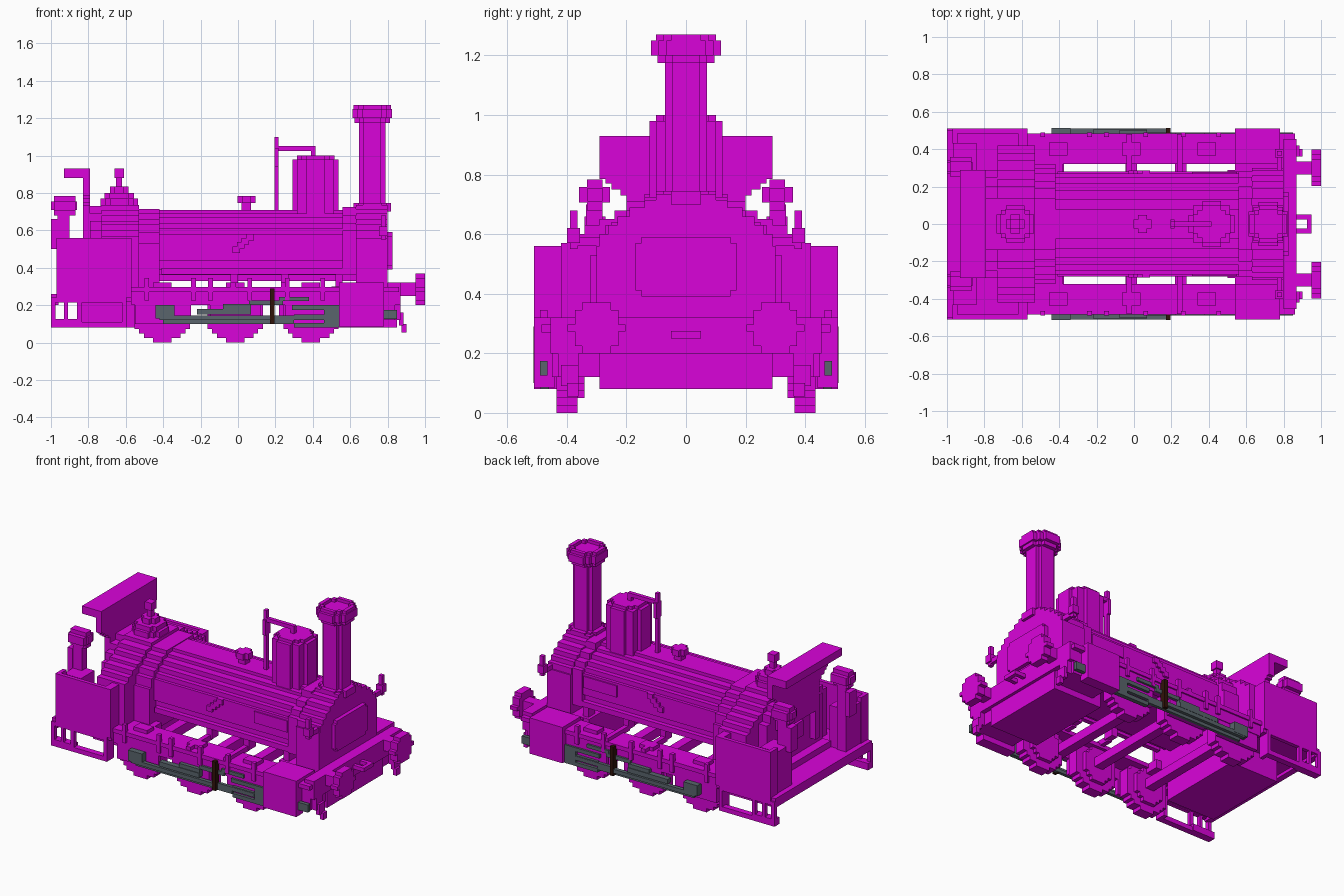
import bpy, bmesh, math

if "Cube" in bpy.data.objects:
    bpy.data.objects.remove(bpy.data.objects["Cube"])

U = 0.025  # block size used for stepped rounding


def material(name, rgb):
    m = bpy.data.materials.new(name)
    m.diffuse_color = (*rgb, 1)
    m.use_nodes = True
    m.node_tree.nodes["Principled BSDF"].inputs["Base Color"].default_value = (*rgb, 1)
    return m


MAGENTA = material("magenta", (0.7, 0.001, 0.7))
GREY = material("slate grey", (0.1, 0.13, 0.15))
BROWN = material("dark brown", (0.03, 0.006, 0.003))


def finish(name, bm, mat, mirror):
    bmesh.ops.recalc_face_normals(bm, faces=bm.faces)
    me = bpy.data.meshes.new(name)
    bm.to_mesh(me)
    bm.free()
    me.materials.append(mat)
    ob = bpy.data.objects.new(name, me)
    bpy.context.collection.objects.link(ob)
    if mirror:
        mod = ob.modifiers.new("mirror", "MIRROR")
        mod.use_axis = (False, True, False)
        mod.use_mirror_merge = False


def boxes(name, items, mat=MAGENTA, mirror=False):
    """Each item is x0, x1, y0, y1, z0, z1."""
    bm = bmesh.new()
    for x0, x1, y0, y1, z0, z1 in items:
        for v in bmesh.ops.create_cube(bm, size=1)["verts"]:
            v.co = ((x0 + x1) / 2 + v.co.x * (x1 - x0),
                    (y0 + y1) / 2 + v.co.y * (y1 - y0),
                    (z0 + z1) / 2 + v.co.z * (z1 - z0))
    finish(name, bm, mat, mirror)


def prism(name, axis, a0, a1, rows, base, centre=0, other=0, mirror=False):
    """Extrude a stepped outline made of (half width, top) rows along an axis."""
    side, lo = [], base
    for hw, top in rows:
        side += [(hw, lo), (hw, top)]
        lo = top
    outline = side + [(-w, h) for w, h in reversed(side)]
    bm = bmesh.new()
    place = {"x": lambda w, h: (a0, centre + w, other + h),
             "y": lambda w, h: (centre + w, a0, other + h),
             "z": lambda w, h: (centre + w, other + h, a0)}[axis]
    face = bm.faces.new([bm.verts.new(place(w, h)) for w, h in outline])
    ext = bmesh.ops.extrude_face_region(bm, geom=[face])
    d = {"x": (a1 - a0, 0, 0), "y": (0, a1 - a0, 0), "z": (0, 0, a1 - a0)}[axis]
    bmesh.ops.translate(bm, vec=d, verts=[g for g in ext["geom"] if isinstance(g, bmesh.types.BMVert)])
    finish(name, bm, MAGENTA, mirror)


def disc(name, axis, a0, a1, r, centre=0, other=0, mirror=False):
    """Round block-stepped disc."""
    n = max(2, round(2 * r / U))
    step = 2 * r / n
    rows = []
    for i in range(n):
        h = -r + (i + 0.5) * step
        w = max(step, round(math.sqrt(r * r - h * h) / step) * step)
        rows.append((w, -r + (i + 1) * step))
    prism(name, axis, a0, a1, rows, -r, centre, other, mirror)


# boiler, firebox and smokebox
prism("boiler", "x", -0.6, 0.64, [(0.17, 0.36), (0.22, 0.39), (0.25, 0.44), (0.27, 0.58), (0.25, 0.61),
      (0.22, 0.64), (0.18, 0.67), (0.13, 0.69), (0.08, 0.71)], 0.33)
boxes("boiler_band", [(-0.41, 0.63, 0.25, 0.28, 0.365, 0.4)], mirror=True)
prism("firebox", "x", -0.53, -0.42, [(0.32, 0.53), (0.3, 0.59), (0.27, 0.63), (0.23, 0.66),
      (0.19, 0.69), (0.14, 0.715)], 0.24)
prism("firebox_arch", "x", -0.73, -0.53, [(0.42, 0.57), (0.38, 0.6), (0.34, 0.63), (0.29, 0.65), (0.24, 0.68),
      (0.2, 0.71), (0.14, 0.735)], 0.24)
prism("backhead", "x", -0.79, -0.73, [(0.29, 0.6), (0.25, 0.65), (0.2, 0.69), (0.14, 0.73)], 0.24)
prism("smokebox", "x", 0.63, 0.8, [(0.3, 0.56), (0.29, 0.6), (0.26, 0.63), (0.23, 0.66),
      (0.19, 0.69), (0.14, 0.715), (0.1, 0.735)], 0.28)
prism("smokebox_rear_ring", "x", 0.56, 0.63, [(0.28, 0.6), (0.25, 0.64), (0.2, 0.68), (0.14, 0.725)], 0.36)
prism("smokebox_door", "x", 0.8, 0.825, [(0.15, 0.41), (0.17, 0.57), (0.15, 0.59)], 0.39)
boxes("boiler_side_plate", [(0.31, 0.55, 0.265, 0.278, 0.49, 0.565)], mirror=True)
boxes("side_lever", [(-0.03 + 0.025 * i, 0.01 + 0.025 * i, 0.265, 0.285, 0.48 + 0.022 * i, 0.515 + 0.022 * i)
                     for i in range(4)], mirror=True)

# chimney with hollow stepped rim
disc("chimney", "z", 0.68, 1.2, 0.07, 0.718)
disc("chimney_base", "z", 0.7, 0.745, 0.1, 0.718)
disc("chimney_collar", "z", 1.175, 1.2, 0.095, 0.718)
disc("chimney_cap", "z", 1.2, 1.25, 0.118, 0.718)
rim = []
for s in (-1, 1):
    rim += [(0.718 + 0.0875 * s - 0.0125, 0.718 + 0.0875 * s + 0.0125, -0.05, 0.05),
            (0.668, 0.768, 0.0875 * s - 0.0125, 0.0875 * s + 0.0125)]
    rim += [(0.718 + 0.0625 * s - 0.0125, 0.718 + 0.0625 * s + 0.0125, 0.0625 * t - 0.0125, 0.0625 * t + 0.0125)
            for t in (-1, 1)]
boxes("chimney_rim", [(*r, 1.25, 1.27) for r in rim])

# dome with regulator pipe
disc("dome", "z", 0.66, 0.98, 0.123, 0.415)
disc("dome_lid", "z", 0.98, 1.0, 0.1, 0.415)
boxes("dome_pipe", [(0.39, 0.415, -0.0125, 0.0125, 1.0, 1.05), (0.2, 0.4, -0.0125, 0.0125, 1.025, 1.05),
                    (0.195, 0.217, -0.0125, 0.0125, 0.7, 1.1), (0.195, 0.217, -0.025, 0.025, 0.94, 1.04)])

# boiler filler and safety valve
disc("filler_neck", "z", 0.69, 0.745, 0.025, 0.045)
disc("filler_cap", "z", 0.745, 0.785, 0.048, 0.045)
for i, (r, z0, z1) in enumerate([(0.1, 0.7, 0.77), (0.08, 0.77, 0.8), (0.05, 0.8, 0.835),
                                 (0.016, 0.835, 0.88), (0.025, 0.88, 0.93)]):
    disc(f"safety_valve_{i + 1}", "z", z0, z1, r, -0.635)

# weatherboard with short roof
prism("weatherboard", "x", -0.83, -0.79, [(0.2, 0.73), (0.22, 0.75), (0.25, 0.77), (0.27, 0.785),
      (0.29, 0.93)], 0.54)
boxes("cab_roof", [(-0.93, -0.83, -0.29, 0.29, 0.88, 0.93)])

# cab sides, floor and fittings
boxes("cab_floor", [(-1.0, -0.57, -0.5, 0.5, 0.22, 0.26)])
boxes("cab_side", [(-0.97, -0.59, 0.485, 0.51, 0.24, 0.56), (-0.62, -0.57, 0.4, 0.51, 0.24, 0.56),
                   (-0.97, -0.945, 0.43, 0.51, 0.24, 0.56)], mirror=True)
boxes("rear_locker", [(-0.965, -0.84, 0.29, 0.43, 0.26, 0.53), (-1.0, -0.965, 0.27, 0.34, 0.5, 0.66)], mirror=True)
boxes("cab_controls", [(-0.82, -0.78, -0.05, 0.05, 0.42, 0.52), (-0.83, -0.78, 0.1, 0.14, 0.4, 0.6),
                       (-0.83, -0.78, -0.2, -0.16, 0.35, 0.55)])
boxes("lamp_post", [(-0.965, -0.9, 0.28, 0.335, 0.26, 0.7)], mirror=True)
disc("rear_lamp", "x", -0.985, -0.87, 0.052, 0.307, 0.732, mirror=True)
boxes("lamp_lens", [(-1.0, -0.86, 0.28, 0.33, 0.71, 0.755)], mirror=True)

# open cab steps
boxes("cab_step", [(-1.0, -0.6, 0.485, 0.51, 0.215, 0.24), (-1.0, -0.975, 0.485, 0.51, 0.08, 0.24),
                   (-0.86, -0.835, 0.485, 0.51, 0.08, 0.24), (-1.0, -0.84, 0.46, 0.51, 0.08, 0.125),
                   (-0.93, -0.91, 0.485, 0.51, 0.1, 0.22), (-0.84, -0.6, 0.47, 0.51, 0.08, 0.11),
                   (-0.62, -0.595, 0.435, 0.51, 0.08, 0.24)], mirror=True)
boxes("rear_tank", [(-0.85, -0.5, -0.29, 0.29, 0.08, 0.3)])
boxes("rear_beam", [(-1.0, -0.96, -0.5, 0.5, 0.2, 0.26)])

# footplate and frames
boxes("footplate", [(-0.57, 0.86, 0.32, 0.485, 0.27, 0.297), (-0.58, -0.38, 0.25, 0.34, 0.24, 0.297),
                    (0.54, 0.86, 0.2, 0.34, 0.27, 0.297)], mirror=True)
boxes("side_frame", [(-0.57, 0.76, 0.445, 0.475, 0.2, 0.27), (-0.55, -0.25, 0.445, 0.47, 0.1, 0.22),
                     (-0.15, 0.12, 0.445, 0.47, 0.1, 0.22), (0.25, 0.5, 0.445, 0.47, 0.1, 0.22)], mirror=True)
boxes("frame_bracket", [(x, x + 0.03, 0.25, 0.48, 0.285, 0.32) for x in (-0.04, 0.23)]
      + [(x, x + 0.025, 0.465, 0.49, 0.225, 0.345) for x in (-0.5, -0.25, -0.16, 0.05, 0.25, 0.44)], mirror=True)
boxes("boiler_hanger", [(x, x + 0.04, 0.2, 0.27, 0.295, 0.38) for x in (-0.04, 0.23, 0.52)], mirror=True)
boxes("cylinder_cover", [(0.54, 0.78, 0.44, 0.51, 0.085, 0.3), (0.54, 0.78, 0.32, 0.51, 0.25, 0.32)], mirror=True)
boxes("smokebox_side_rod", [(0.765, 0.79, 0.365, 0.39, 0.55, 0.68), (0.755, 0.8, 0.355, 0.4, 0.57, 0.62),
                            (0.765, 0.79, 0.28, 0.37, 0.56, 0.59)], mirror=True)

# front tank, buffer beam, buffers and hook
boxes("front_tank", [(0.5, 0.85, -0.29, 0.29, 0.08, 0.3)])
boxes("front_tank_side", [(0.56, 0.84, 0.28, 0.45, 0.12, 0.28)], mirror=True)
boxes("front_beam", [(0.8, 0.87, -0.455, 0.455, 0.2, 0.32)])
boxes("buffer_shaft", [(0.86, 0.96, 0.265, 0.335, 0.25, 0.32)], mirror=True)
disc("buffer_head", "x", 0.95, 1.0, 0.085, 0.3, 0.285, mirror=True)
boxes("coupling_hook", [(0.86, 0.95, 0.025, 0.05, 0.25, 0.275), (0.925, 0.95, 0, 0.05, 0.25, 0.275)], mirror=True)
boxes("guard_iron", [(0.84, 0.87, 0.36, 0.43, 0.12, 0.22), (0.86, 0.885, 0.36, 0.42, 0.09, 0.16),
                     (0.875, 0.9, 0.36, 0.4, 0.055, 0.1)], mirror=True)

# wheels and axles
for i, x in enumerate((-0.405, -0.015, 0.39)):
    disc(f"wheel_pair_{i + 1}", "y", 0.365, 0.435, 0.16, x, 0.16, mirror=True)
    disc(f"wheel_boss_{i + 1}", "y", 0.34, 0.365, 0.11, x, 0.16, mirror=True)
for i, x in enumerate((-0.405, -0.015, 0.25)):
    boxes(f"axle_{i + 1}", [(x - 0.03, x + 0.03, -0.4, 0.4, 0.14, 0.2)])

# grey rods, cylinders and brown hanger
boxes("drive_rods", [(-0.44, -0.34, 0.47, 0.512, 0.13, 0.2), (-0.42, 0.185, 0.485, 0.51, 0.12, 0.145),
                     (0.185, 0.46, 0.47, 0.49, 0.12, 0.145), (-0.4, 0.3, 0.47, 0.49, 0.1, 0.122),
                     (-0.22, 0.07, 0.47, 0.505, 0.15, 0.18), (-0.08, 0.07, 0.47, 0.5, 0.18, 0.205),
                     (0.06, 0.24, 0.47, 0.488, 0.2, 0.225), (0.22, 0.38, 0.47, 0.488, 0.222, 0.245)],
      GREY, True)
boxes("cylinder", [(0.3, 0.54, 0.46, 0.488, 0.08, 0.105), (0.46, 0.54, 0.46, 0.488, 0.1, 0.2),
                   (0.29, 0.5, 0.46, 0.488, 0.175, 0.2), (0.3, 0.48, 0.46, 0.488, 0.12, 0.15)], GREY, True)
boxes("front_cock", [(0.77, 0.85, 0.465, 0.49, 0.125, 0.175)], GREY, True)
boxes("rod_hanger", [(0.17, 0.195, 0.475, 0.512, 0.1, 0.29)], BROWN, True)
